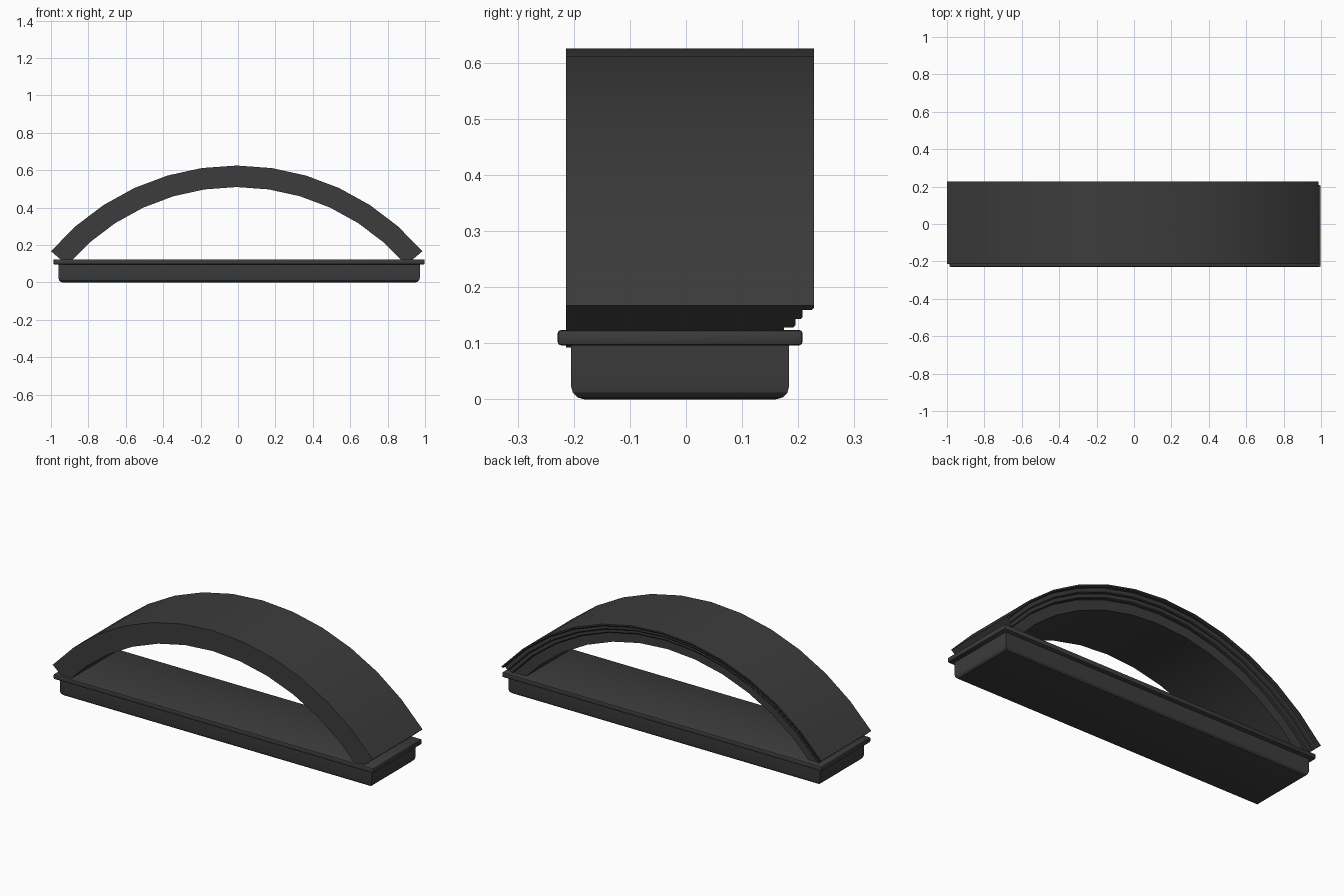
import bpy, bmesh, math

default = bpy.data.objects.get("Cube")
if default:
    bpy.data.objects.remove(default, do_unlink=True)

charcoal = bpy.data.materials.new("charcoal")
charcoal.use_nodes = True
COLOUR = (0.045, 0.045, 0.045, 1)
charcoal.diffuse_color = COLOUR
charcoal.node_tree.nodes["Principled BSDF"].inputs["Base Color"].default_value = COLOUR


def finish(name, bm):
    bmesh.ops.recalc_face_normals(bm, faces=bm.faces)
    mesh = bpy.data.meshes.new(name)
    bm.to_mesh(mesh)
    bm.free()
    mesh.materials.append(charcoal)
    obj = bpy.data.objects.new(name, mesh)
    bpy.context.collection.objects.link(obj)
    bpy.ops.object.select_all(action="DESELECT")
    obj.select_set(True)
    bpy.context.view_layer.objects.active = obj
    bpy.ops.object.shade_smooth_by_angle(angle=math.radians(25))
    return obj


def block(name, low, high, bevel, segments, bottom_only=False):
    bm = bmesh.new()
    bmesh.ops.create_cube(bm, size=1)
    for v in bm.verts:
        v.co = [(a + b) / 2 + c * (b - a) for a, b, c in zip(low, high, v.co)]
    edges = [e for e in bm.edges
             if not bottom_only or all(v.co.z < low[2] + 0.001 for v in e.verts)]
    bmesh.ops.bevel(bm, geom=edges, offset=bevel, segments=segments,
                    profile=0.5, affect="EDGES")
    return finish(name, bm)


# Base box with softened underside, and the overhanging sill above it
block("base", (-0.96, -0.205, 0), (0.972, 0.184, 0.105), 0.024, 3, True)
block("sill", (-0.987, -0.229, 0.096), (0.998, 0.208, 0.124), 0.007, 2)

# Arch: stepped moulding section (depth, radius) swept along an arc
OUTER, INNER, CENTRE_X, CENTRE_Z = 1.306, 1.191, -0.007, -0.681
HALF_ANGLE, SEGMENTS = math.radians(49.5), 12
section = [(-0.214, INNER), (-0.214, OUTER), (0.228, OUTER)]
for y, next_y, drop in [(0.228, 0.208, 0.012), (0.208, 0.195, 0.037),
                        (0.195, 0.175, 0.06)]:
    r = OUTER - drop
    section += [(y, r + 0.005), (y - 0.004, r), (next_y, r)]
section.append((0.175, INNER))

bm = bmesh.new()
rings = []
for i in range(SEGMENTS + 1):
    a = HALF_ANGLE * (2 * i / SEGMENTS - 1)
    rings.append([bm.verts.new((CENTRE_X + r * math.sin(a), y,
                                CENTRE_Z + r * math.cos(a))) for y, r in section])
count = len(section)
for a, b in zip(rings, rings[1:]):
    for j in range(count):
        k = (j + 1) % count
        bm.faces.new((a[j], a[k], b[k], b[j]))
bm.faces.new(rings[0])
bm.faces.new(rings[-1])
finish("arch_moulding", bm)
